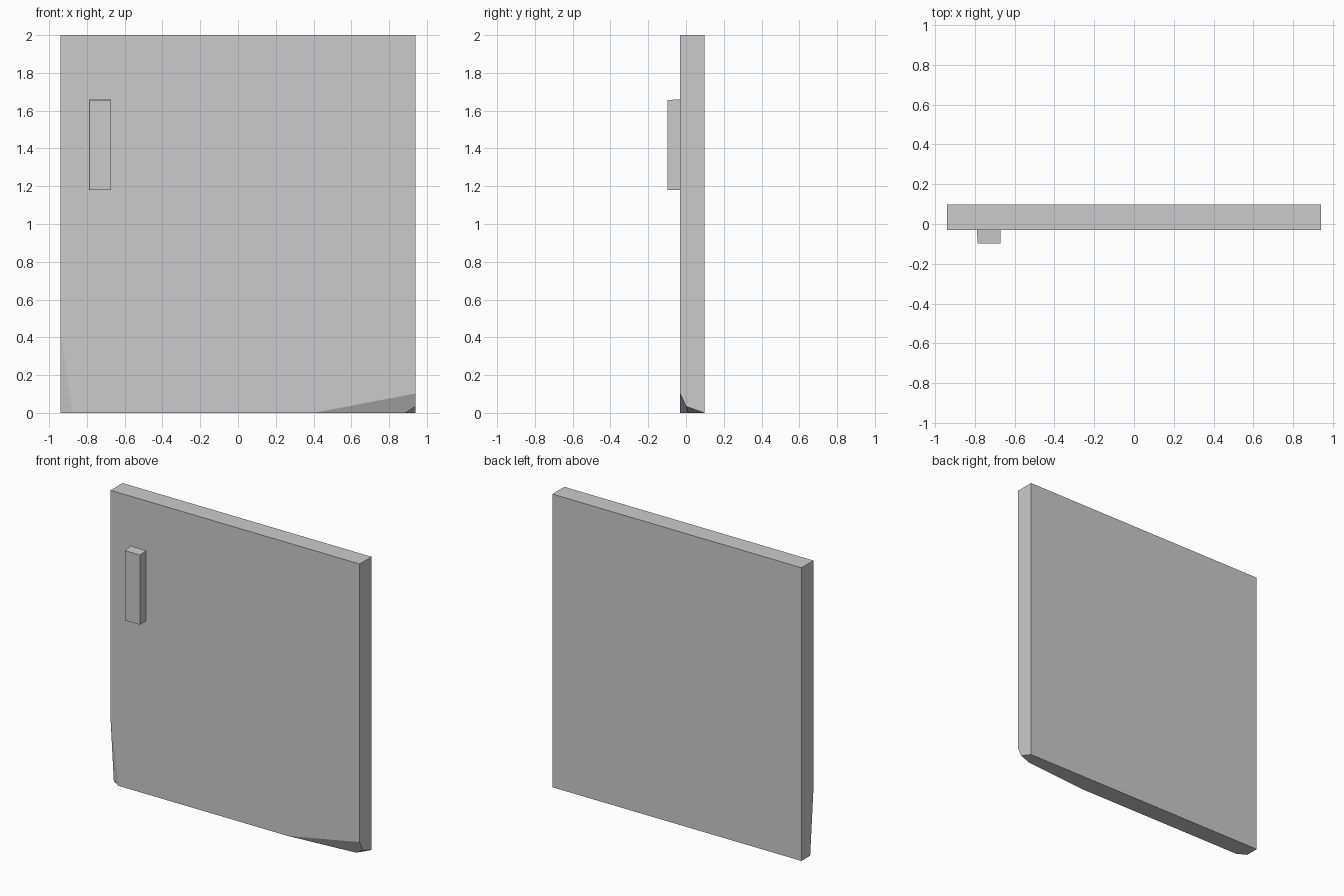
import bpy
import bmesh
from mathutils import Vector

default_cube = bpy.data.objects.get("Cube")
if default_cube:
    bpy.data.objects.remove(default_cube, do_unlink=True)

# Single plain colour
grey = bpy.data.materials.new("light grey")
grey.use_nodes = True
grey.diffuse_color = (0.6, 0.6, 0.6, 1)
grey.node_tree.nodes["Principled BSDF"].inputs["Base Color"].default_value = grey.diffuse_color


def box(bm, low, high):
    """Add a box spanning two opposite corners."""
    low, high = Vector(low), Vector(high)
    for v in bmesh.ops.create_cube(bm, size=1)["verts"]:
        v.co = (low + high) / 2 + v.co * (high - low)


def chip(bm, a, b, c):
    """Slice off the corner beyond the plane through three points and cap it."""
    a, b, c = Vector(a), Vector(b), Vector(c)
    normal = (b - a).cross(c - a).normalized()
    if normal.dot(Vector((0, 0, 1)) - a) > 0:
        normal.negate()
    cut = bmesh.ops.bisect_plane(bm, geom=bm.verts[:] + bm.edges[:] + bm.faces[:],
                                 plane_co=a, plane_no=normal, clear_outer=True)
    edges = [e for e in cut["geom_cut"] if isinstance(e, bmesh.types.BMEdge)]
    bmesh.ops.contextual_create(bm, geom=edges)


def finish(bm, name):
    bmesh.ops.recalc_face_normals(bm, faces=bm.faces[:])
    mesh = bpy.data.meshes.new(name)
    bm.to_mesh(mesh)
    bm.free()
    mesh.materials.append(grey)
    obj = bpy.data.objects.new(name, mesh)
    bpy.context.collection.objects.link(obj)


W, FRONT, BACK = 0.94, -0.031, 0.098

# Door slab with chipped bottom corners
slab = bmesh.new()
box(slab, (-W, FRONT, 0), (W, BACK, 2))
chip(slab, (0.40, FRONT, 0), (W, FRONT, 0.103), (W, 0, 0.035))
chip(slab, (0.885, 0.011, 0), (W, 0, 0.035), (W, BACK, 0))
chip(slab, (-W, FRONT, 0.44), (-0.877, FRONT, 0), (-W, 0.004, 0))
finish(slab, "door_slab")

# Handle block, its outer face slightly narrower
handle = bmesh.new()
box(handle, (-0.79, -0.098, 1.18), (-0.672, FRONT, 1.66))
for v in handle.verts:
    if v.co.y < -0.09:
        v.co.x += 0.005 if v.co.x < -0.73 else 0
        v.co.z -= 0.004 if v.co.z > 1.4 else 0
finish(handle, "handle")
